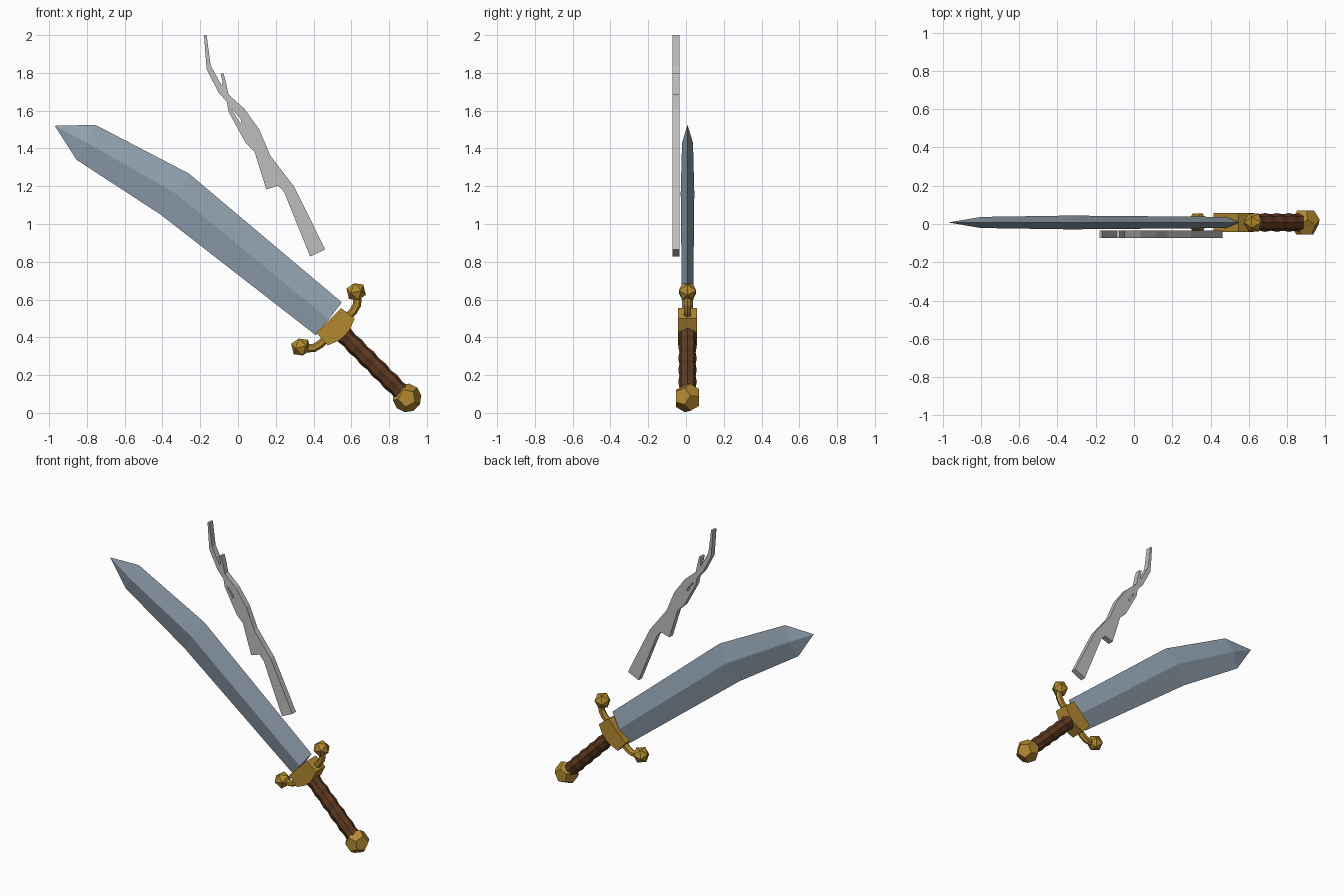
import bpy, bmesh, math
from mathutils import Matrix, Vector

if "Cube" in bpy.data.objects:
    bpy.data.objects.remove(bpy.data.objects["Cube"])

YC = 0.008                      # mid-plane of the sword
S = math.sqrt(0.5)
# Hilt frame: local x runs down the grip, local z along the guard
HILT = Matrix(((S, 0, S, 0.479), (0, 1, 0, YC), (-S, 0, S, 0.495), (0, 0, 0, 1)))


def material(name, rgb):
    m = bpy.data.materials.new(name)
    m.diffuse_color = (*rgb, 1)
    m.use_nodes = True
    m.node_tree.nodes["Principled BSDF"].inputs["Base Color"].default_value = m.diffuse_color
    return m


STEEL = material("steel blue", (0.29, 0.365, 0.44))
GOLD = material("gold", (0.45, 0.25, 0.03))
LEATHER = material("brown leather", (0.114, 0.043, 0.015))
PALE = material("pale grey", (0.51, 0.51, 0.51))


def finish(name, bm, mat, matrix=Matrix()):
    bmesh.ops.recalc_face_normals(bm, faces=bm.faces)
    me = bpy.data.meshes.new(name)
    bm.to_mesh(me)
    bm.free()
    me.transform(matrix)
    me.materials.append(mat)
    ob = bpy.data.objects.new(name, me)
    bpy.context.collection.objects.link(ob)
    return ob


def loft(name, rings, mat, matrix=Matrix(), tip=None):
    """Skin a list of equal-sized rings, capped or closed to a tip."""
    bm = bmesh.new()
    vs = [[bm.verts.new(p) for p in r] for r in rings]
    n = len(vs[0])
    for a, b in zip(vs, vs[1:]):
        for i in range(n):
            j = (i + 1) % n
            bm.faces.new((a[i], a[j], b[j], b[i]))
    bm.faces.new(vs[0])
    if tip:
        t = bm.verts.new(tip)
        for i in range(n):
            bm.faces.new((vs[-1][i], vs[-1][(i + 1) % n], t))
    else:
        bm.faces.new(vs[-1])
    return finish(name, bm, mat, matrix)


# Blade: diamond sections (lower edge, upper edge, ridge, half thickness)
stations = [((0.413, 0.41), (0.55, 0.585), (0.48, 0.495), 0.029),
            ((-0.41, 1.05), (-0.26, 1.267), (-0.335, 1.165), 0.036),
            ((-0.855, 1.34), (-0.755, 1.525), (-0.80, 1.43), 0.029)]
rings = [[(lo[0], YC, lo[1]), (rd[0], YC - h, rd[1]),
          (up[0], YC, up[1]), (rd[0], YC + h, rd[1])] for lo, up, rd, h in stations]
loft("blade", rings, STEEL, tip=(-0.97, YC, 1.52))

# Guard block with a bowed lower side
profile = [(0.006, -0.095), (0.006, 0.09), (0.095, 0.102),
           (0.12, 0.035), (0.12, -0.035), (0.095, -0.1)]
loft("guard_block", [[(u, y, v) for u, v in profile] for y in (-0.05, 0.05)], GOLD, HILT)

# Curved guard arms with a faceted knob on each end
path = [(0.062, 0.085), (0.062, 0.125), (0.052, 0.162), (0.03, 0.187), (0.0, 0.205)]
for side, sign in (("upper", 1), ("lower", -1)):
    rings = []
    for i, (u, v) in enumerate(path):
        a, b = path[max(i - 1, 0)], path[min(i + 1, len(path) - 1)]
        t = Vector((b[0] - a[0], 0, b[1] - a[1])).normalized()
        across = Vector((t.z, 0, -t.x))
        ring = []
        for k in range(6):
            w = math.tau * k / 6
            p = Vector((u, 0, v)) + across * (0.022 * math.cos(w)) + Vector((0, 0.022 * math.sin(w), 0))
            ring.append((p.x, p.y, p.z * sign))
        rings.append(ring)
    loft(side + "_guard_arm", rings, GOLD, HILT)

    bm = bmesh.new()
    bmesh.ops.create_icosphere(bm, subdivisions=1, radius=0.054)
    finish(side + "_guard_knob", bm, GOLD, HILT @ Matrix.Translation((0, 0, 0.207 * sign)))

# Grip: octagonal, with shallow finger grooves
rings = []
for i in range(11):
    u = 0.115 + 0.044 * i
    r = 0.049 if i % 2 == 0 else 0.043
    rings.append([(u, r * math.sin(math.tau * k / 8), r * math.cos(math.tau * k / 8)) for k in range(8)])
loft("grip", rings, LEATHER, HILT)

# Pommel: dodecahedron with one flat face to the front
phi = (1 + math.sqrt(5)) / 2
pts = [(x, y, z) for x in (-1, 1) for y in (-1, 1) for z in (-1, 1)]
for a in (-1 / phi, 1 / phi):
    for b in (-phi, phi):
        pts += [(0, a, b), (a, b, 0), (b, 0, a)]
bm = bmesh.new()
for p in pts:
    bm.verts.new(Vector(p) * (0.078 / math.sqrt(3)))
bmesh.ops.convex_hull(bm, input=bm.verts)
bmesh.ops.dissolve_limit(bm, angle_limit=0.05, verts=bm.verts, edges=bm.edges)
turn = Matrix.Rotation(math.atan(1 / phi), 4, 'X')
finish("pommel", bm, GOLD, HILT @ Matrix.Translation((0.588, 0, 0)) @ turn)

# Jagged streak: flat outline with a slit, given thickness
outline = [(-.18, 2), (-.166, 2), (-.145, 1.84), (-.087, 1.733), (-.082, 1.754),
           (-.092, 1.796), (-.076, 1.796), (-.064, 1.75), (-.05, 1.685), (.034, 1.61),
           (.113, 1.5), (.171, 1.362), (.297, 1.198), (.462, .865), (.382, .828),
           (.245, 1.167), (.213, 1.203), (.15, 1.183), (.087, 1.384), (.04, 1.43),
           (-.05, 1.595), (-.06, 1.648), (-.103, 1.696), (-.166, 1.818)]
slit = [(-.034, 1.606), (-.024, 1.6), (.018, 1.55), (.013, 1.533)]
cu = bpy.data.curves.new("streak", 'CURVE')
cu.dimensions = '2D'
cu.fill_mode = 'BOTH'
cu.extrude = 0.019
for loop in (outline, slit):
    sp = cu.splines.new('POLY')
    sp.points.add(len(loop) - 1)
    for q, (x, z) in zip(sp.points, loop):
        q.co = (x, z, 0, 1)
    sp.use_cyclic_u = True
tmp = bpy.data.objects.new("streak_curve", cu)
bpy.context.collection.objects.link(tmp)
bpy.context.view_layer.update()
me = bpy.data.meshes.new_from_object(tmp.evaluated_get(bpy.context.evaluated_depsgraph_get()))
bpy.data.objects.remove(tmp)
bm = bmesh.new()
bm.from_mesh(me)
for f in bm.faces:
    f.smooth = False
    f.material_index = 0
bmesh.ops.remove_doubles(bm, verts=bm.verts, dist=0.0005)
finish("jagged_streak", bm, PALE, Matrix.Translation((0, -0.053, 0)) @ Matrix.Rotation(math.pi / 2, 4, 'X'))
